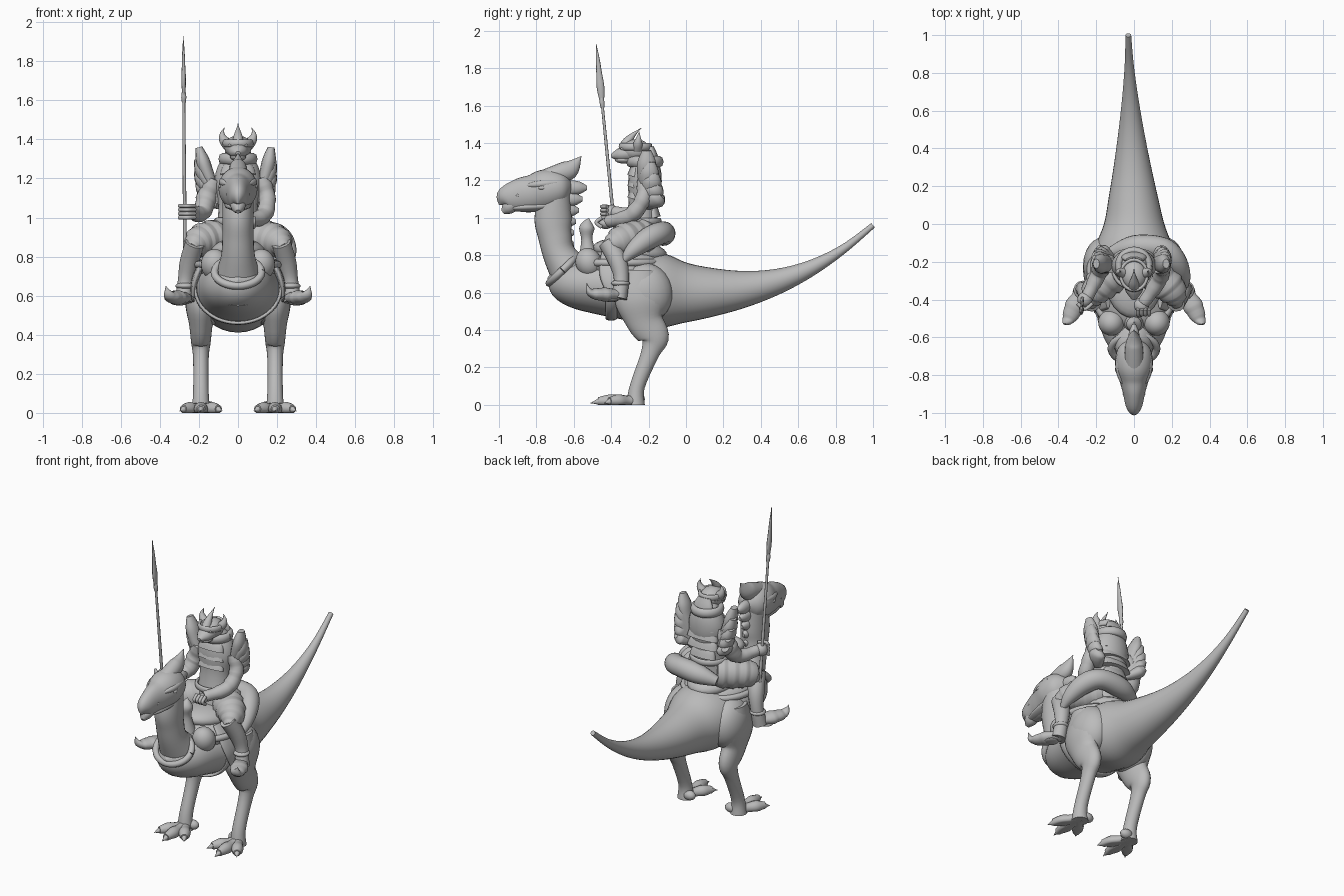
import bpy, bmesh
from math import sin, cos, pi, radians
from mathutils import Vector, Matrix

ACROSS, ALONG, UP = Vector((1, 0, 0)), Vector((0, 1, 0)), Vector((0, 0, 1))
HORN = (1, .8, .4, 0)
LEAF = (.5, .9, 1, .7, 0)
BLUNT = (1, 1, .8, .3)
ROD = (1, 1, 1)
THIN = .002

if "Cube" in bpy.data.objects:
    bpy.data.objects.remove(bpy.data.objects["Cube"], do_unlink=True)

grey = bpy.data.materials.new("plain grey")
grey.use_nodes = True
grey.diffuse_color = (.5, .5, .5, 1)
for node in grey.node_tree.nodes:
    if node.type == 'BSDF_PRINCIPLED':
        node.inputs["Base Color"].default_value = grey.diffuse_color


def finish(name, bm):
    bmesh.ops.recalc_face_normals(bm, faces=bm.faces)
    for face in bm.faces:
        face.smooth = len(face.verts) < 5
    mesh = bpy.data.meshes.new(name)
    bm.to_mesh(mesh)
    bm.free()
    mesh.materials.append(grey)
    bpy.context.collection.objects.link(bpy.data.objects.new(name, mesh))


def spline(points, steps):
    # Smooth curve through the points, blending their radii too
    path, last = [], len(points) - 1
    for i in range(last):
        near = [points[max(i - 1, 0)], points[i], points[i + 1], points[min(i + 2, last)]]
        for k in range(steps):
            t = k / steps
            path.append([b + t * (c - a + t * (2*a - 5*b + 4*c - d + t * (3*b - a - 3*c + d))) / 2
                         for a, b, c, d in zip(*near)])
    return path + [points[-1]]


def tube(name, points, side=ACROSS, sides=20, steps=5, mirror=1, flat=1, ripple=0, bands=1):
    # Loft of ellipses through (x, y, z, half width, optional half depth)
    points = [p if len(p) > 4 else (*p, p[3] * flat) for p in points]
    path = spline(points, steps)
    bm, rings, last = bmesh.new(), [], len(path) - 1
    for i, (x, y, z, width, depth) in enumerate(path):
        ahead, behind = path[min(i + 1, last)], path[max(i - 1, 0)]
        tangent = (Vector(ahead[:3]) - Vector(behind[:3])).normalized()
        first = (side - tangent * side.dot(tangent)).normalized()
        second = tangent.cross(first)
        swell = 1 + ripple * (i / last * bands % 1)
        ring = []
        for j in range(sides):
            turn = 2 * pi * j / sides
            offset = first * cos(turn) * max(width, THIN) + second * sin(turn) * max(depth, THIN)
            spot = Vector((x, y, z)) + offset * swell
            ring.append(bm.verts.new((spot.x * mirror, spot.y, max(spot.z, 0))))
        rings.append(ring)
    for ring, following in zip(rings, rings[1:]):
        for j in range(sides):
            bm.faces.new((ring[j], ring[j - 1], following[j - 1], following[j]))
    bm.faces.new(rings[0])
    bm.faces.new(rings[-1])
    finish(name, bm)


def spine(name, points, x=0, **options):
    # Tube in an upright lengthwise plane, from (y, z, half width, optional half depth)
    tube(name, [(x, *point) for point in points], **options)


def taper(name, base, tip, radius, shape=HORN, bend=UP * 0, **options):
    # Bowed tube between two places, its radius following the shape
    base, tip, last = Vector(base), Vector(tip), len(shape) - 1
    points = []
    for i, share in enumerate(shape):
        spot = base.lerp(tip, i / last) + bend * sin(pi * i / last)
        points.append((*spot, radius * share))
    tube(name, points, **{"sides": 12, **options})


def ball(name, centre, radii, tilt=0, mirror=1):
    x, y, z = centre
    place = Matrix.Translation((x * mirror, y, z))
    turn = Matrix.Rotation(radians(tilt), 4, 'X')
    bm = bmesh.new()
    bmesh.ops.create_uvsphere(bm, u_segments=24, v_segments=14, radius=1,
                              matrix=place @ turn @ Matrix.Diagonal((*radii, 1)))
    finish(name, bm)


def strap(name, y, z, width, height, lean, thick, broad):
    # Closed loop in the plane spanned by x and a leaning upright
    upright = Vector((0, sin(lean), cos(lean)))
    points = []
    for i in range(25):
        turn = pi * i / 12
        spot = ALONG * y + UP * z + ACROSS * width * cos(turn) + upright * height * sin(turn)
        points.append((*spot, broad, thick))
    tube(name, points, side=ACROSS.cross(upright), sides=8, steps=2)


# Mount: tail by rule, running on into the body
tail = []
for i in range(8):
    back = 1 - i / 7
    radius = .015 + .145 * (1 - back) ** 1.5
    tail.append((-.03 * back, back, .6 + .36 * back ** 2.5, radius, radius))
body = [(-.14, .61, .21, .2), (-.3, .63, .23, .18), (-.45, .64, .2, .16),
        (-.6, .65, .16, .13), (-.7, .67, .09, .08), (-.74, .68, 0, 0)]
tube("mount_body", tail + [(0, *point) for point in body], sides=32)

# Mount: neck and head
spine("mount_neck", [(-.56, .63, .14), (-.67, .79, .09), (-.7, .9, .08, .09),
                     (-.71, 1, .08, .1), (-.7, 1.15, .08)], sides=28)
spine("mount_head", [(-.6, 1.16, 0), (-.65, 1.16, .08), (-.74, 1.15, .1, .11), (-.82, 1.13, .08, .1),
                     (-.89, 1.12, .06, .09), (-.97, 1.1, .04, .06), (-1, 1.07, 0)], sides=28)
taper("beak_hook", (0, -.92, 1.08), (0, -.98, 1.03), .04, BLUNT)
taper("lower_jaw", (0, -.7, 1.07), (0, -.96, 1.05), .07, BLUNT, flat=.4)
spine("head_crest", [(-.82, 1.18, .05), (-.7, 1.23, .05), (-.62, 1.26, .04, .05), (-.56, 1.33, 0)])
for i in range(6):
    tip = Vector((0, -.53 - .07 * sin(i / 3), 1.16 - .06 * i))
    taper("neck_spine", tip - ALONG * .1, tip, .03, BLUNT, flat=1.3)
for m in (1, -1):
    taper("brow_ridge", (.08, -.69, 1.19), (.05, -.87, 1.17), .02, LEAF, ACROSS * .01, mirror=m)
    ball("mount_eye", (.09, -.77, 1.16), (.01, .02, .01), mirror=m)
    ball("nostril", (.05, -.9, 1.12), (.01, .01, .01), mirror=m)

# Mount: legs and feet, the toes fanned out from the ankle
for m in (1, -1):
    spine("mount_leg", [(-.24, .72, .06, .08), (-.24, .57, .08, .14), (-.22, .45, .06, .1),
                        (-.17, .36, .05, .08), (-.19, .28, .04, .05), (-.26, .1, .04, .04),
                        (-.27, 0, .05)], x=.19, mirror=m, sides=24)
    ball("haunch", (.16, -.22, .6), (.11, .15, .16), 15, m)
    for fan in (-1, 0, 1):
        ankle = Vector((.19, -.27, .02))
        reach = Vector((fan * .09, abs(fan) * .06 - .2, 0))
        taper("toe", ankle, ankle + reach, .03, (1.2, 1, 1.2, .7), mirror=m)
        taper("claw", ankle + reach * .9, ankle + reach * 1.2 - UP * .01, .02, mirror=m)
    ball("heel_pad", (.15, -.25, .03), (.04, .03, .03), mirror=m)

# Tack: saddle, straps, collar, horn, bags and stirrups
ball("saddle_pad", (0, -.35, .75), (.21, .23, .09), 3)
ball("saddle_seat", (0, -.3, .82), (.15, .2, .07), -6)
strap("saddle_rim", -.35, .76, .21, .22, pi / 2, .02, .02)
strap("belly_girth", -.4, .64, .22, .18, 0, .01, .03)
strap("neck_collar", -.66, .72, .12, .1, .8, .02, .02)
spine("saddle_horn", [(-.52, .76, .06), (-.53, .88, .03), (-.53, .95, .04), (-.52, 1, 0)])
for m in (1, -1):
    ball("saddle_bag", (.12, -.52, .76), (.07, .07, .08), 20, m)
    taper("saddle_flap", (.14, -.36, .82), (.23, -.38, .57), .1, (.9, 1, .8, .3),
          ACROSS * .03, side=ALONG, flat=.2, mirror=m)
    taper("stirrup_strap", (.2, -.37, .78), (.29, -.37, .56), .01, ROD, ACROSS * .02, mirror=m)
    ball("stirrup_plate", (.3, -.4, .56), (.04, .04, .01), mirror=m)

# Rider: torso with banded armour, belt, collar
spine("rider_torso", [(-.25, .84, .12, .1), (-.23, 1.05, .1, .08), (-.22, 1.18, .12, .09),
                      (-.22, 1.27, .1, .08), (-.24, 1.34, .05)])
for i in range(6):
    low = Vector((0, -.17, 1 + .06 * i))
    taper("back_scale", low, low + UP * .08 - ALONG * .02, .09 + .02 * sin(i), (1, .9, .6), flat=.4, sides=18)
for i in range(3):
    low = Vector((0, -.28, 1.1 + .06 * i))
    taper("chest_plate", low, low + UP * .07 + ALONG * .02, .09, (1, .9, .6), flat=.4, sides=18)
strap("rider_belt", -.24, .98, .11, .1, pi / 2, .01, .02)
strap("high_collar", -.22, 1.3, .08, .08, pi / 2, .02, .03)

# Rider: head and horns
ball("rider_head", (0, -.27, 1.36), (.07, .08, .06))
taper("rider_snout", (0, -.28, 1.35), (0, -.4, 1.33), .06, (1, .9, .7, .2), flat=.8)
ball("rider_jaw", (0, -.33, 1.31), (.04, .05, .02))
strap("helmet_rim", -.27, 1.38, .07, .08, pi / 2, .01, .02)
taper("middle_horn", (0, -.33, 1.38), (0, -.24, 1.48), .03, bend=ALONG * -.01)
for m in (1, -1):
    taper("side_horn", (.05, -.26, 1.37), (.07, -.25, 1.46), .03, bend=ACROSS * .02, mirror=m)
    ball("rider_eye", (.04, -.33, 1.37), (.01, .02, .01), mirror=m)

# Rider: feathered shoulder guards, the right one spread wider
for m in (1, -1):
    spread = .17 if m > 0 else .2
    for i in range(5):
        root = Vector((.1, -.21, 1.1 - .01 * i))
        tip = Vector((spread + .01 * sin(i), -.21 + .02 * i, 1.36 - .06 * i))
        taper("shoulder_feather", root, tip, .05, (.5, .8, 1, 1, .5),
              ACROSS * .01, side=ALONG, flat=.7, mirror=m)

# Rider: legs and boots
for m in (1, -1):
    tube("rider_thigh", [(.06, -.22, .9, .09), (.19, -.34, .88, .08), (.24, -.43, .84, .03)],
         side=UP, steps=16, mirror=m, ripple=.14, bands=6)
    taper("rider_shin", (.22, -.42, .87), (.28, -.36, .57), .05, (1, 1, .8, .9),
          Vector((.01, .04, 0)), mirror=m)
    ball("boot_cuff", (.27, -.35, .65), (.05, .05, .02), mirror=m)
    tube("rider_boot", [(.26, -.34, .59, .03), (.31, -.43, .59, .05), (.35, -.51, .6, .03),
                        (.37, -.53, .65, 0)], steps=8, flat=.7, mirror=m, ripple=.1, bands=5)

# Rider: arms, hands and fingers
tube("spear_arm", [(-.12, -.22, 1.2, .04), (-.16, -.21, 1.1, .05), (-.19, -.27, 1.02, .04),
                   (-.25, -.39, 1.03, .03)], steps=8, ripple=.12, bands=5)
tube("rein_arm", [(.12, -.22, 1.2, .04), (.15, -.23, 1.1, .04), (.13, -.3, 1.01, .04),
                  (.05, -.42, .98, .03)], steps=8, ripple=.12, bands=5)
ball("spear_hand", (-.26, -.4, 1.03), (.04, .04, .04))
ball("rein_hand", (.04, -.43, .97), (.04, .04, .03))
for i in range(4):
    knuckle = Vector((-.22, -.42, 1 + .02 * i))
    taper("spear_finger", knuckle, knuckle - ACROSS * .08, .01, ROD, ALONG * -.03, side=UP)
    knuckle = Vector((.02 + .02 * i, -.45, 1))
    taper("rein_finger", knuckle, knuckle - UP * .05, .01, ROD, ALONG * -.03)

# Rider: tail curling round the left side of the saddle
tube("rider_tail", [(-.12, -.15, .88, .03), (0, -.12, .91, .06), (.15, -.13, .92, .06),
                    (.22, -.2, .89, .06), (.26, -.29, .82, .04), (.27, -.36, .74, 0)], side=UP)

# Spear
butt, point = Vector((-.27, -.35, .62)), Vector((-.28, -.48, 1.93))
taper("spear_shaft", butt, butt.lerp(point, .8), .01, (.9, .9, .7))
taper("spear_collar", butt.lerp(point, .74), butt.lerp(point, .78), .01, (1, 1.3, 1))
taper("spear_blade", butt.lerp(point, .76), point, .01, (.6, 1.2, .9, .6, 0), flat=1.7, sides=8)
